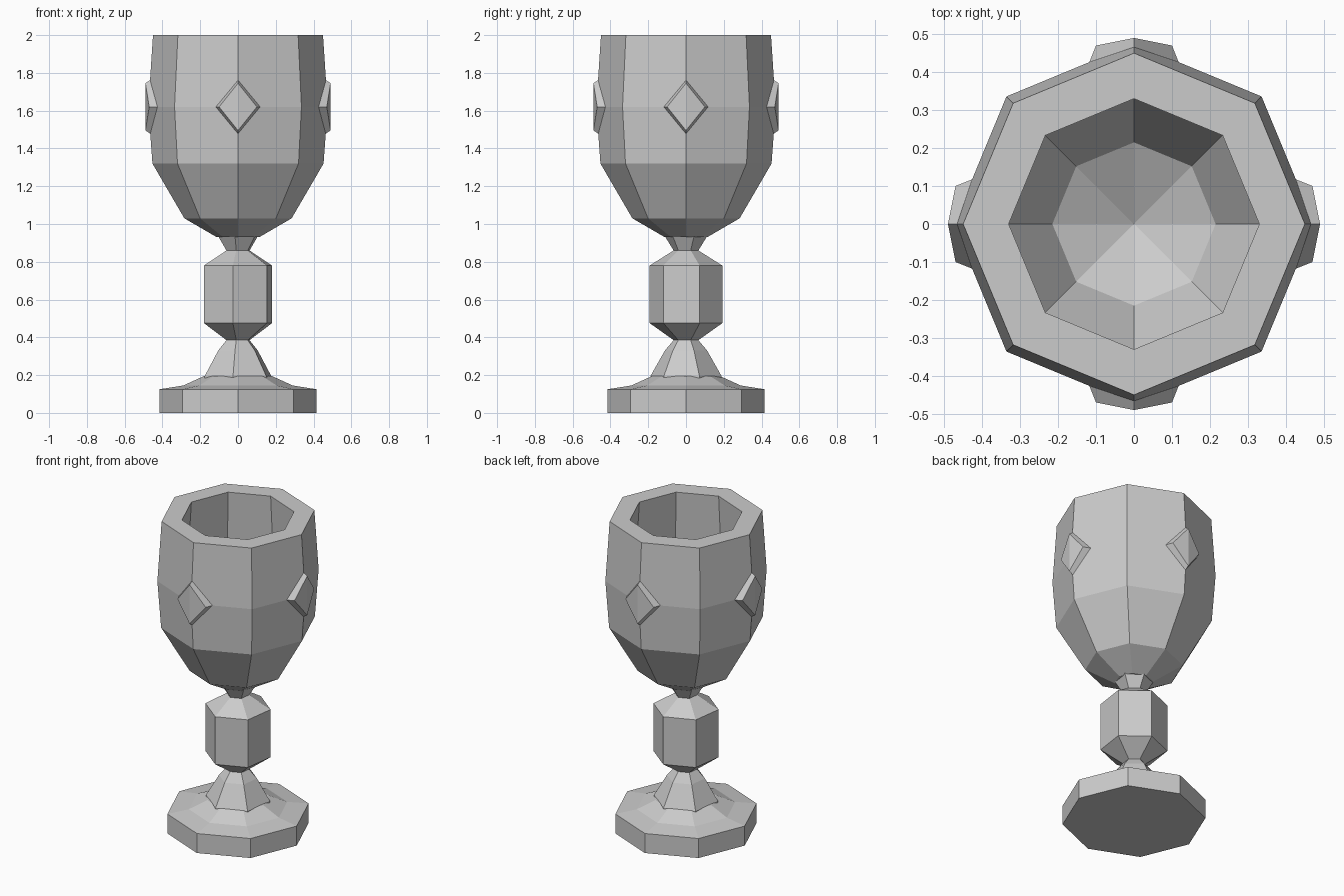
import bpy
import bmesh
from math import cos, sin, radians, pi
from mathutils import Matrix, Vector

cube = bpy.data.objects.get("Cube")
if cube:
    bpy.data.objects.remove(cube, do_unlink=True)

stone = bpy.data.materials.new("grey_stone")
stone.use_nodes = True
GREY = (0.6, 0.6, 0.6, 1)
stone.diffuse_color = GREY
stone.node_tree.nodes["Principled BSDF"].inputs["Base Color"].default_value = GREY


def finish(name, bm):
    bmesh.ops.recalc_face_normals(bm, faces=bm.faces)
    mesh = bpy.data.meshes.new(name)
    bm.to_mesh(mesh)
    bm.free()
    mesh.materials.append(stone)
    obj = bpy.data.objects.new(name, mesh)
    bpy.context.collection.objects.link(obj)
    return obj


def lathe(name, profile, sides, turn=0):
    """Faceted solid from (radius, height) pairs; radius 0 makes a point."""
    bm = bmesh.new()
    rings = []
    for r, z in profile:
        if r == 0:
            rings.append([bm.verts.new((0, 0, z))] * sides)
        else:
            angles = [radians(turn) + 2 * pi * i / sides for i in range(sides)]
            rings.append([bm.verts.new((r * cos(a), r * sin(a), z)) for a in angles])
    for low, high in zip(rings, rings[1:]):
        for i in range(sides):
            j = (i + 1) % sides
            corners = dict.fromkeys((low[i], low[j], high[j], high[i]))
            bm.faces.new(list(corners))
    for ring in (rings[0], rings[-1]):
        if len(set(ring)) > 1:
            bm.faces.new(ring)
    return finish(name, bm)


# Octagonal foot
lathe("foot", [(0.416, 0), (0.416, 0.125), (0.29, 0.145), (0.18, 0.195)], 8)

# Six-sided stem with a tall knob
lathe("stem", [(0.19, 0.17), (0.19, 0.195), (0.113, 0.33), (0.066, 0.385),
               (0.194, 0.475), (0.194, 0.78), (0.066, 0.86), (0.113, 0.935)], 6, 22)

# Octagonal cup: outer wall, flat rim, then the hollow inside
lathe("cup", [(0.112, 0.93), (0.284, 1.03), (0.453, 1.32), (0.475, 1.62),
              (0.45, 2), (0.33, 2), (0.355, 1.62), (0.34, 1.335),
              (0.215, 1.12), (0, 1.01)], 8)

# Diamond studs wrapped around four corners of the cup
base = [(0.12, 0.42, 1.62), (0, 0.46, 1.765), (-0.12, 0.42, 1.62), (0, 0.46, 1.475)]
front = [(0.1, 0.47, 1.62), (0, 0.49, 1.745), (-0.1, 0.47, 1.62), (0, 0.49, 1.495)]
for side, quarter in (("back", 0), ("right", 1), ("front", 2), ("left", 3)):
    bm = bmesh.new()
    turn = Matrix.Rotation(quarter * pi / 2, 3, "Z")
    b, f = ([bm.verts.new(turn @ Vector(p)) for p in loop] for loop in (base, front))
    for i in range(4):
        j = (i + 1) % 4
        bm.faces.new((b[i], b[j], f[j], f[i]))
    for loop in (b, f):
        bm.faces.new((loop[0], loop[1], loop[3]))
        bm.faces.new((loop[1], loop[2], loop[3]))
    finish("stud_" + side, bm)
